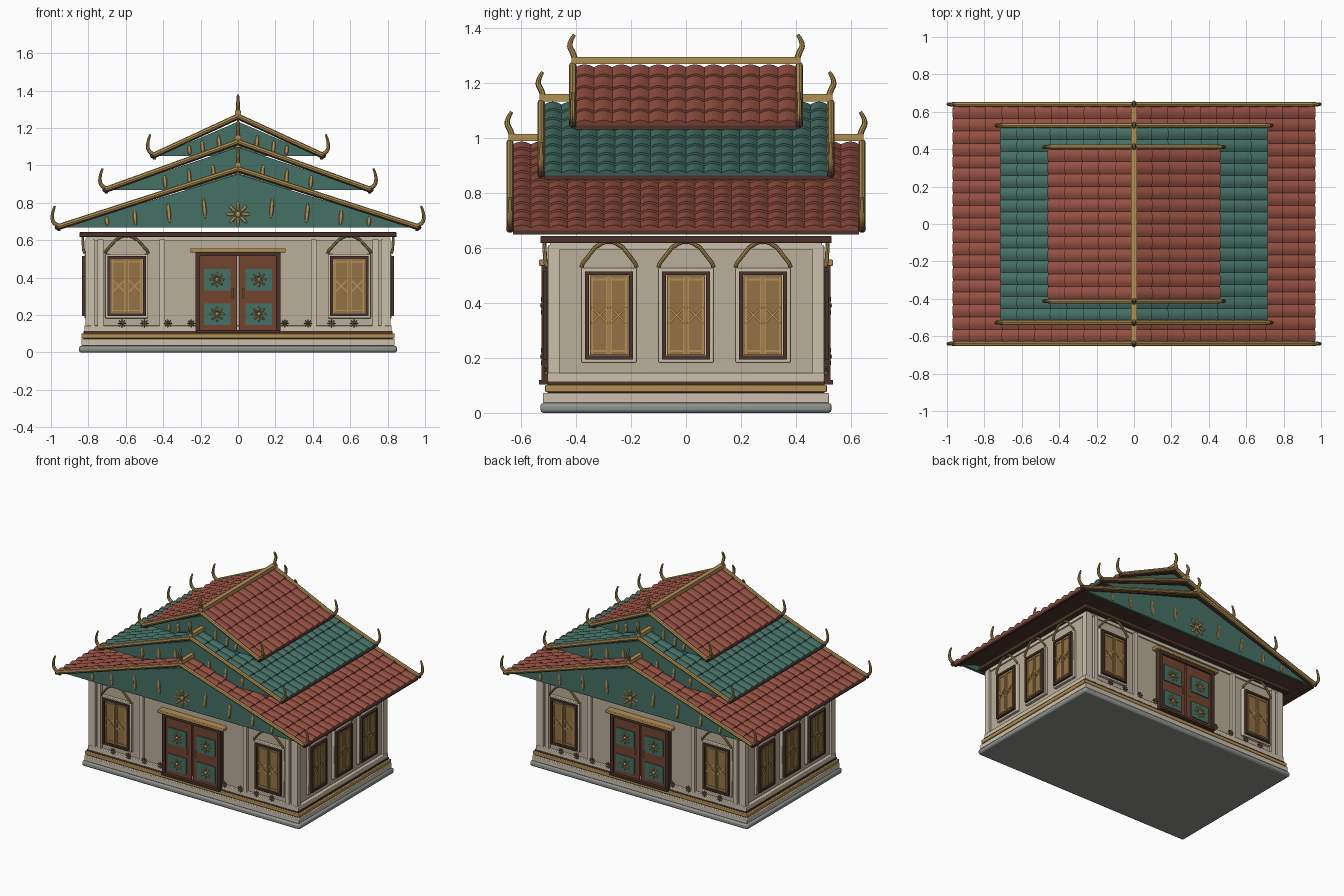
import bpy, bmesh
from math import pi, cos, sin, sqrt, atan2
from mathutils import Matrix, Vector

if "Cube" in bpy.data.objects:
    bpy.data.objects.remove(bpy.data.objects["Cube"])

COL = dict(red=(.30, .08, .055), teal=(.06, .16, .13), gold=(.45, .28, .09), cream=(.60, .53, .41),
           wall=(.49, .43, .32), dark=(.07, .032, .022), door=(.17, .06, .03), shutter=(.30, .17, .06),
           stone=(.28, .29, .27))
MAT = {}
for n, c in COL.items():
    MAT[n] = bpy.data.materials.new(n)
    MAT[n].diffuse_color = (*c, 1)
parts, tubes = {}, {}
I = Matrix.Identity(4)


def bm_of(name, mat):
    return parts.setdefault(name, (bmesh.new(), mat))[0]


def box(name, mat, c, s, M=I, rot=0):
    bmesh.ops.create_cube(bm_of(name, mat), size=1, matrix=M @ Matrix.Translation(c)
                          @ Matrix.Rotation(rot, 4, 'Y') @ Matrix.Diagonal((*s, 1)))


def blob(name, mat, c, s, M=I, rot=0, off=0):
    bmesh.ops.create_uvsphere(bm_of(name, mat), u_segments=8, v_segments=6, radius=1, matrix=M
                              @ Matrix.Translation(c) @ Matrix.Rotation(rot, 4, 'Y')
                              @ Matrix.Translation((0, 0, off)) @ Matrix.Diagonal((*s, 1)))


def flower(name, c, r, M, mat='gold'):
    for k in range(8):
        blob(name, mat, c, (r * .14, .006, r * .36), M, k * pi / 4, r * .63)
    blob(name, mat, c, (r * .26, .010, r * .26), M)


def prism(name, mat, pts, y0, y1, M=I):
    bm = bm_of(name, mat)
    a = [bm.verts.new(M @ Vector((x, y0, z))) for x, z in pts]
    b = [bm.verts.new(M @ Vector((x, y1, z))) for x, z in pts]
    n = len(pts)
    bm.faces.new(a)
    bm.faces.new(b[::-1])
    for i in range(n):
        bm.faces.new((a[i], b[i], b[(i + 1) % n], a[(i + 1) % n]))


def tube(name, mat, pts, r, M=I, smooth=False, taper=None):
    """Rod along points; splines of one name share a curve."""
    key = (name, mat, r)
    if key not in tubes:
        cu = bpy.data.curves.new(name, 'CURVE')
        cu.dimensions, cu.bevel_depth, cu.bevel_resolution, cu.use_fill_caps = '3D', r, 2, True
        tubes[key] = cu
    sp = tubes[key].splines.new('NURBS' if smooth else 'POLY')
    sp.points.add(len(pts) - 1)
    for i, p in enumerate(pts):
        sp.points[i].co = (*(M @ Vector(p)), 1)
        sp.points[i].radius = taper[i] if taper else 1
    if smooth:
        sp.order_u, sp.use_endpoint_u, sp.resolution_u = 3, True, 4


# stepped base, walls, cornice
for name, mat, x, y, z0, z1 in [
        ('plinth', 'stone', .85, .53, 0, .036), ('base_step', 'cream', .838, .52, .036, .072),
        ('base_gold_band', 'gold', .838, .512, .076, .102), ('base_core', 'dark', .825, .503, .07, .115),
        ('base_moulding', 'cream', .822, .503, .108, .145), ('walls', 'wall', .80, .485, .11, .62),
        ('frieze', 'cream', .81, .494, .595, .618), ('cornice', 'dark', .848, .53, .617, .643)]:
    box(name, mat, (0, 0, (z0 + z1) / 2), (2 * x, 2 * y, z1 - z0))
for sx in (1, -1):
    for sy in (1, -1):
        box('corner_pilasters', 'cream', (sx * .795, sy * .48, .37), (.04, .04, .48))


def window(M, u, w):
    m = M @ Matrix.Translation((u, 0, 0))
    box('window_surrounds', 'cream', (0, -.008, .355), (2 * w, .024, .345), m)
    # dark frame built from four bars, two shutters inside
    for s in (1, -1):
        box('window_frames', 'dark', (s * (w - .02), -.024, .355), (.014, .022, .32), m)
        box('window_frames', 'dark', (0, -.024, .355 + s * .153), (2 * w - .03, .022, .014), m)
        sw = w - .03
        box('shutters', 'shutter', (s * (sw / 2 + .001), -.018, .355), (sw - .002, .02, .29), m)
        for e in (.12, .88):
            box('shutter_trim', 'gold', (s * sw * e, -.029, .355), (.006, .008, .28), m)
        for z in (.225, .485):
            box('shutter_trim', 'gold', (s * sw / 2, -.029, z), (sw * .9, .008, .006), m)
        for d in (1, -1):
            box('shutter_crosses', 'gold', (s * sw / 2, -.03, .355), (.008, .008, .085), m, d * pi / 4)
        tube('window_pediments', 'gold', [(s * w, -.02, .53), (s * w * .95, -.026, .545),
             (s * w * .5, -.03, .602), (s * w * .2, -.03, .62), (0, -.03, .623)], .0075, m)
    box('shutter_trim', 'dark', (0, -.028, .355), (.004, .008, .29), m)


# front and back facades
for a in (0, pi):
    M = Matrix.Rotation(a, 4, 'Z') @ Matrix.Translation((0, -.485, 0))
    for s in (1, -1):
        window(M, s * .595, .115)
        for u, w in ((.405, .03), (.735, .03), (.775, .02)):
            box('facade_pilasters', 'cream', (s * u, -.008, .37), (w, .02, .47), M)
        for u in (.25, .375, .5, .62):
            flower('base_flowers', (s * u, -.024, .155), .022, M, 'shutter')
        # door leaves
        box('door_frame', 'dark', (s * .215, -.015, .325), (.022, .05, .42), M)
        box('door_leaves', 'door', (s * .104, -.012, .32), (.196, .03, .40), M)
        for z in (.39, .205):
            box('door_panels', 'teal', (s * .112, -.028, z), (.142, .012, .115), M)
            flower('door_flowers', (s * .112, -.036, z), .042, M)
        tube('door_handles', 'gold', [(s * .03, -.036, .29), (s * .03, -.036, .345)], .005, M)
    box('door_frame', 'dark', (0, -.015, .525), (.44, .05, .02), M)
    box('door_lintel', 'gold', (0, -.02, .546), (.51, .06, .022), M)
    box('door_sill', 'dark', (0, -.02, .112), (.45, .06, .016), M)
# side windows
for a in (pi / 2, -pi / 2):
    M = Matrix.Rotation(a, 4, 'Z') @ Matrix.Translation((0, -.80, 0))
    for u in (-.28, 0, .28):
        window(M, u, .1)


def roof(tag, mat, w, ez, rz, d, leaves):
    L = sqrt(w * w + (rz - ez) ** 2)
    rows, cols = round(L / .095), round(2 * d / .0665)
    cw, rl = 2 * d / cols, L / rows
    bm = bm_of(tag + '_roof_tiles', mat)
    for s in (1, -1):
        down = Vector((s * w, 0, ez - rz)) / L
        up = Vector((s * (rz - ez), 0, w)) / L
        prism(tag + '_roof_deck', 'dark', [(0, rz), (s * w, ez), (s * w, ez - .012), (0, rz - .012)], -d, d)
        box(tag + '_fascia', 'dark', (s * (w - .008), 0, ez - .004), (.016, 2 * d, .022))
        # overlapping barrel tiles
        for i in range(rows):
            p0, p1 = Vector((0, 0, rz)) + down * (rl * i), Vector((0, 0, rz)) + down * (rl * (i + 1))
            for j in range(cols):
                ring = []
                for k in range(5):
                    y = Vector((0, -d + cw * (j + k / 4), 0))
                    h = .002 + .011 * sin(pi * k / 4)
                    ring.append([bm.verts.new(v) for v in (p0 + y + up * h, p1 + y + up * (h + .008), p1 + y)])
                for q, r in zip(ring, ring[1:]):
                    for k in (0, 1):
                        f = (q[k], q[k + 1], r[k + 1], r[k])
                        bm.faces.new(f if s > 0 else f[::-1])
    # ridge cap
    box(tag + '_ridge', 'gold', (0, 0, rz + .026), (.03, 2 * d + .03, .026))
    # gable ends: panel, ornaments, bargeboards, finials
    for a in (0, pi):
        M = Matrix.Rotation(a, 4, 'Z') @ Matrix.Translation((0, -d, 0))
        g0, g1, gw = ez + .004, rz - .022, w - .025
        prism(tag + '_gable', 'teal', [(-gw, g0), (gw, g0), (0, g1)], .01, .028, M)
        fz = g0 + (g1 - g0) * .25
        flower(tag + '_gable_flower', (0, .006, fz), min(.066, (g1 - g0) * .25), M)
        for s in (1, -1):
            for u in leaves:
                h = (g1 - g0) * (1 - u / gw)
                blob(tag + '_gable_leaves', 'gold', (s * u, .008, g0 + h * .45),
                     (.011, .008, min(.055, h * .36)), M, s * .08)
            tube(tag + '_bargeboards', 'gold', [(0, -.01, rz + .008), (s * w, -.01, ez + .008)], .0135, M)
            blob(tag + '_bargeboard_ends', 'dark', (s * w, -.01, ez + .006), (.015, .014, .015), M)
            tube(tag + '_eave_finials', 'gold', [(s * (w - .015), -.01, ez + .01), (s * (w + .022), -.01, ez + .02),
                 (s * (w + .032), -.01, ez + .075), (s * (w + .014), -.01, ez + .12)], .011, M, True,
                 (1, 1, .8, .5))
        tube(tag + '_ridge_finials', 'gold', [(0, .0, rz + .02), (0, -.006, rz + .05), (0, -.028, rz + .085),
             (0, -.004, rz + .12)], .011, M, True, (1, 1, .9, .55))


roof('lower', 'red', .965, .664, .975, .63, (.18, .37, .55, .70))
roof('middle', 'teal', .71, .864, 1.12, .517, (.13, .26, .39))
roof('upper', 'red', .455, 1.046, 1.256, .402, (.10, .19, .26))

# finish: meshes from collected parts and rods
for name, (bm, mat) in parts.items():
    if 'tiles' not in name:
        bmesh.ops.recalc_face_normals(bm, faces=bm.faces)
    else:
        bmesh.ops.remove_doubles(bm, verts=bm.verts, dist=1e-5)
    me = bpy.data.meshes.new(name)
    bm.to_mesh(me)
    bm.free()
    me.materials.append(MAT[mat])
    ob = bpy.data.objects.new(name, me)
    bpy.context.collection.objects.link(ob)
    if name in ('plinth', 'base_step', 'base_gold_band', 'base_moulding', 'cornice', 'door_lintel', 'window_surrounds'):
        bv = ob.modifiers.new('bevel', 'BEVEL')
        bv.width, bv.segments = .012 if name == 'plinth' else .004, 2
for (name, mat, r), cu in tubes.items():
    tmp = bpy.data.objects.new(name + '_path', cu)
    bpy.context.collection.objects.link(tmp)
    bpy.context.view_layer.update()
    me = bpy.data.meshes.new_from_object(tmp.evaluated_get(bpy.context.evaluated_depsgraph_get()))
    bpy.data.objects.remove(tmp)
    me.materials.clear()
    me.materials.append(MAT[mat])
    bpy.context.collection.objects.link(bpy.data.objects.new(name, me))
# smooth shading with crisp edges
for ob in bpy.context.scene.objects:
    ob.select_set(True)
    bpy.context.view_layer.objects.active = ob
bpy.ops.object.shade_smooth_by_angle(angle=.6)

for m in bpy.data.materials:
    if m.users and not m.is_grease_pencil:
        m.use_nodes = True
        m.node_tree.nodes["Principled BSDF"].inputs["Base Color"].default_value = m.diffuse_color
